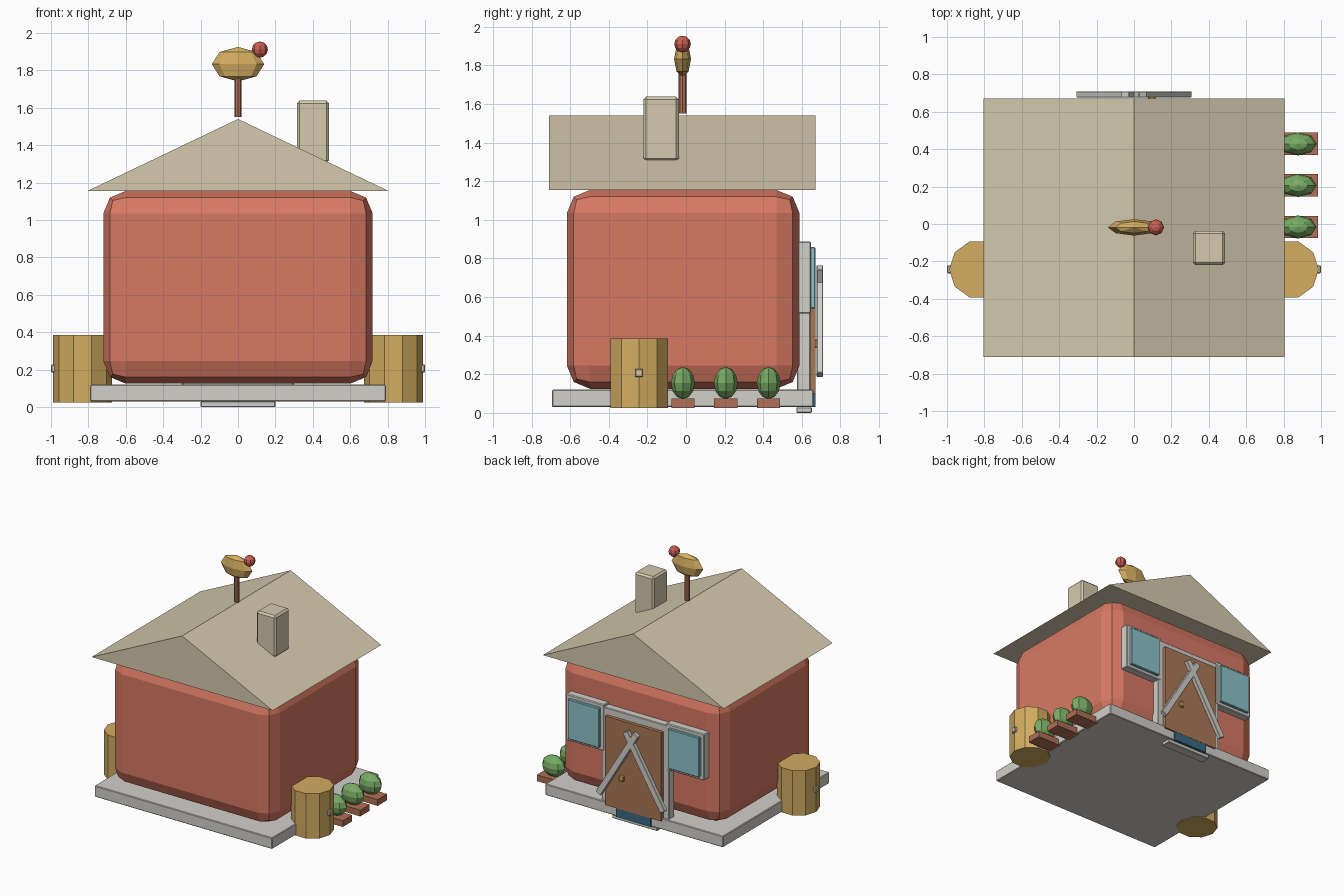
import bpy, bmesh, math
from mathutils import Matrix

if "Cube" in bpy.data.objects:
    bpy.data.objects.remove(bpy.data.objects["Cube"])


def material(name, r, g, b):
    lin = [((c / 255 + 0.055) / 1.055) ** 2.4 for c in (r, g, b)]
    m = bpy.data.materials.new(name)
    m.diffuse_color = (*lin, 1)
    m.use_nodes = True
    m.node_tree.nodes["Principled BSDF"].inputs["Base Color"].default_value = m.diffuse_color
    return m


RED = material("wall_red", 216, 121, 99)
SAND = material("roof_sand", 214, 202, 175)
GOLD = material("straw_gold", 212, 173, 97)
GREY = material("stone_grey", 210, 208, 202)
GLASS = material("window_teal", 140, 196, 202)
WOOD = material("door_brown", 170, 120, 86)
BLUE = material("panel_blue", 60, 106, 128)
GREEN = material("leaf_green", 122, 174, 102)
CLAY = material("clay_brown", 176, 112, 86)
BERRY = material("ball_red", 204, 94, 82)


def finish(bm, name, mat):
    mesh = bpy.data.meshes.new(name)
    bmesh.ops.recalc_face_normals(bm, faces=bm.faces)
    bm.to_mesh(mesh)
    bm.free()
    mesh.materials.append(mat)
    ob = bpy.data.objects.new(name, mesh)
    bpy.context.collection.objects.link(ob)
    return ob


def box(name, mat, x, y, z, bevel=0.0, segments=1):
    """Box from (min, max) ranges, with optional bevelled edges."""
    bm = bmesh.new()
    size = [r[1] - r[0] for r in (x, y, z)]
    mid = [(r[0] + r[1]) / 2 for r in (x, y, z)]
    bmesh.ops.create_cube(bm, size=1, matrix=Matrix.Translation(mid) @ Matrix.Diagonal((*size, 1)))
    if bevel:
        bmesh.ops.bevel(bm, geom=bm.edges[:], offset=bevel, segments=segments,
                        profile=0.5, affect='EDGES')
    return finish(bm, name, mat)


def ball(name, mat, centre, radii, segments=8, rings=6):
    bm = bmesh.new()
    bmesh.ops.create_uvsphere(bm, u_segments=segments, v_segments=rings, radius=1,
                              matrix=Matrix.Translation(centre) @ Matrix.Diagonal((*radii, 1)))
    return finish(bm, name, mat)


def cylinder(name, mat, x, y, z, radius, sides):
    bm = bmesh.new()
    bmesh.ops.create_cone(bm, cap_ends=True, segments=sides, radius1=radius, radius2=radius,
                          depth=z[1] - z[0], matrix=Matrix.Translation((x, y, sum(z) / 2)))
    # turn a corner towards +x
    first = max(bm.verts, key=lambda v: v.co.y)
    turn = -math.atan2(first.co.y - y, first.co.x - x)
    bmesh.ops.rotate(bm, verts=bm.verts, cent=(x, y, 0), matrix=Matrix.Rotation(turn, 3, 'Z'))
    return finish(bm, name, mat)


# Foundation and soft-edged walls
box("foundation", GREY, (-0.79, 0.79), (-0.695, 0.66), (0.03, 0.12), 0.005)
box("walls", RED, (-0.72, 0.72), (-0.617, 0.588), (0.125, 1.155), 0.12, 2)

# Gable roof: triangle extruded along y
bm = bmesh.new()
tri = bm.faces.new([bm.verts.new(p) for p in
                    ((-0.805, -0.71, 1.155), (0.805, -0.71, 1.155), (0, -0.71, 1.54))])
ext = bmesh.ops.extrude_face_region(bm, geom=[tri], use_keep_orig=True)
bmesh.ops.translate(bm, vec=(0, 1.38, 0),
                    verts=[v for v in ext["geom"] if isinstance(v, bmesh.types.BMVert)])
finish(bm, "roof", SAND)

# Chimney and weather vane
box("chimney", SAND, (0.315, 0.487), (-0.22, -0.037), (1.305, 1.638), 0.014)
cylinder("vane_pole", CLAY, 0, -0.018, (1.55, 1.77), 0.02, 8)
ball("vane_body", GOLD, (0, -0.018, 1.833), (0.14, 0.044, 0.092), 8, 4)
ball("vane_head", BERRY, (0.117, -0.018, 1.911), (0.043, 0.043, 0.043), 8, 6)

# Barrels with taps on both sides
for side, label in ((-1, "left"), (1, "right")):
    cylinder(label + "_barrel", GOLD, side * 0.831, -0.243, (0.025, 0.385), 0.157, 10)
    box(label + "_barrel_tap", SAND, sorted((side * 0.96, side * 1.0)),
        (-0.264, -0.222), (0.185, 0.228), 0.005)

# Row of planters along the right side
for i in range(3):
    y = -0.016 + 0.222 * i
    box(f"planter_{i + 1}", CLAY, (0.77, 0.985), (y - 0.06, y + 0.06), (0.025, 0.075))
    ball(f"bush_{i + 1}", GREEN, (0.877, y, 0.155), (0.1, 0.062, 0.083), 8, 6)

# Doorway on the back wall
box("door_step", GREY, (-0.2, 0.2), (0.572, 0.652), (0.0, 0.03), 0.004)
box("door_frame", GREY, (-0.3, 0.3), (0.575, 0.645), (0.04, 0.87), 0.005)
box("door_surround", WOOD, (-0.25, 0.25), (0.64, 0.672), (0.1, 0.815))
box("door_panel", BLUE, (-0.155, 0.155), (0.645, 0.67), (0.03, 0.69))
box("door_knob", GOLD, (0.075, 0.115), (0.66, 0.69), (0.335, 0.38), 0.006)

# Windows and crossed beams, mirrored about the door
for side, label in ((-1, "left"), (1, "right")):
    cx = side * 0.445
    box(label + "_window_frame", GREY, (cx - 0.17, cx + 0.17), (0.58, 0.648), (0.515, 0.888), 0.006)
    box(label + "_window_glass", GLASS, (cx - 0.14, cx + 0.14), (0.64, 0.67), (0.54, 0.86), 0.005)
    beam = box(label + "_beam", GREY, (-0.025, 0.025), (-0.016, 0.016), (-0.325, 0.325), 0.003)
    beam.location = (side * 0.12, 0.693, 0.475)
    beam.rotation_euler = (0, -side * math.atan2(0.34, 0.565), 0)
